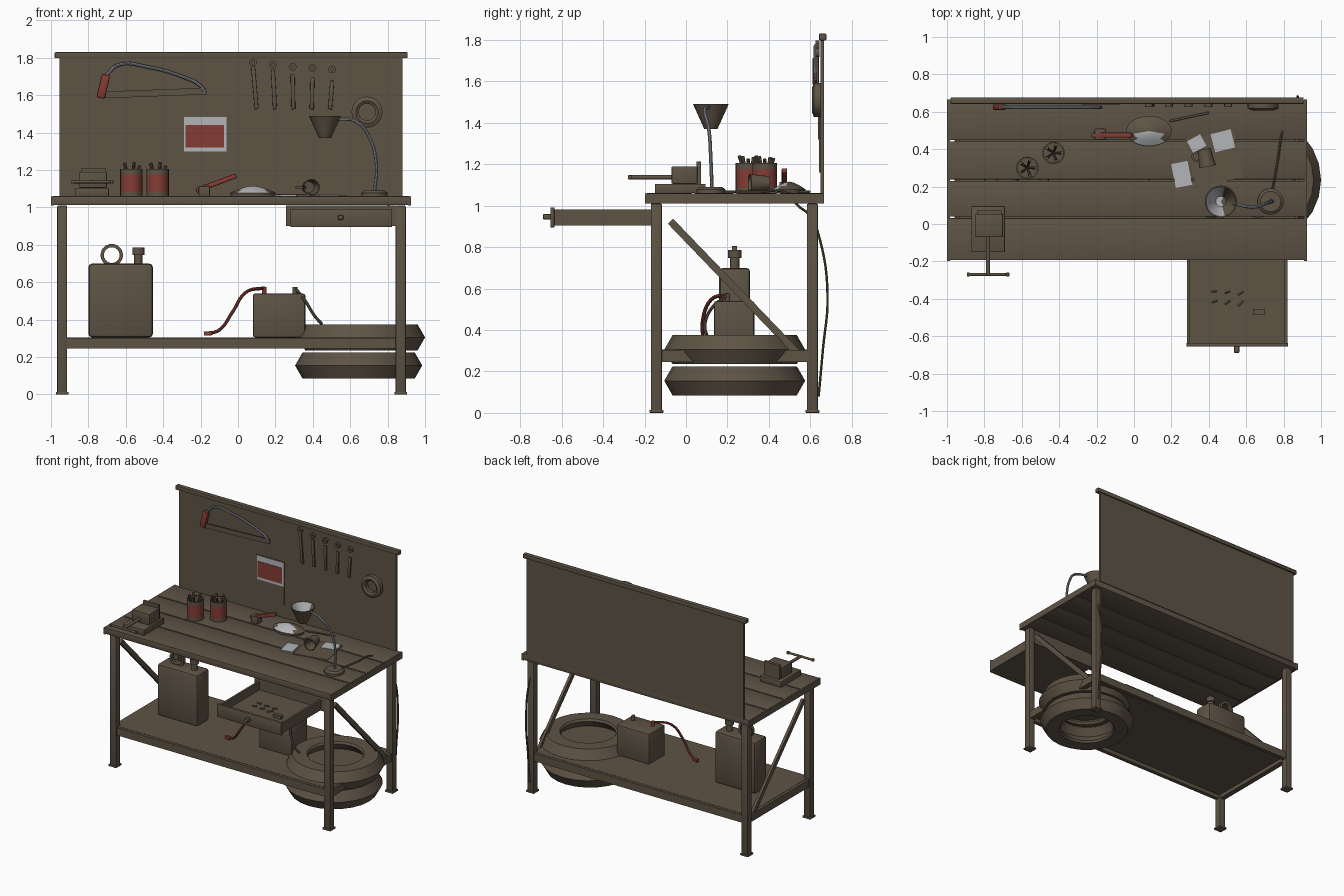
import bpy, bmesh, math
from mathutils import Vector, Matrix

default = bpy.data.objects.get("Cube")
if default:
    bpy.data.objects.remove(default, do_unlink=True)


def make_material(name, rgb):
    m = bpy.data.materials.new(name)
    m.use_nodes = True
    m.diffuse_color = (*rgb, 1)
    m.node_tree.nodes["Principled BSDF"].inputs["Base Color"].default_value = (*rgb, 1)
    return m


BROWN = make_material("worn brown", (0.112, 0.087, 0.06))
RED = make_material("faded red", (0.23, 0.045, 0.034))
PAPER = make_material("pale paper", (0.45, 0.46, 0.48))
STEEL = make_material("grey steel", (0.25, 0.27, 0.3))
parts = []


def add_mesh(name, bm, *mats):
    bmesh.ops.recalc_face_normals(bm, faces=bm.faces[:])
    mesh = bpy.data.meshes.new(name)
    bm.to_mesh(mesh)
    bm.free()
    for m in mats:
        mesh.materials.append(m)
    obj = bpy.data.objects.new(name, mesh)
    bpy.context.collection.objects.link(obj)
    parts.append(obj)
    return obj


def solid(name, matrix, mat, bevel):
    bm = bmesh.new()
    bmesh.ops.create_cube(bm, size=1, matrix=matrix)
    if bevel:
        bmesh.ops.bevel(bm, geom=bm.edges[:], offset=bevel, segments=2,
                        profile=0.5, affect='EDGES')
    return add_mesh(name, bm, mat)


def box(name, xs, ys, zs, mat=BROWN, bevel=0.0, turn=0.0):
    """Box between pairs of limits, optionally turned about its own vertical axis."""
    spans = (xs, ys, zs)
    place = Matrix.Translation([sum(s) / 2 for s in spans])
    size = Matrix.Diagonal([s[1] - s[0] for s in spans] + [1])
    return solid(name, place @ Matrix.Rotation(turn, 4, 'Z') @ size, mat, bevel)


def along(a, b):
    a, b = Vector(a), Vector(b)
    aim = (b - a).to_track_quat('Z', 'Y').to_matrix().to_4x4()
    return Matrix.Translation((a + b) / 2) @ aim, (b - a).length


def beam(name, a, b, thin, wide, mat=BROWN, bevel=0.0):
    place, length = along(a, b)
    return solid(name, place @ Matrix.Diagonal((thin, wide, length, 1)), mat, bevel)


def rod(name, a, b, radius, mat=BROWN, end=None, sides=12):
    place, length = along(a, b)
    bm = bmesh.new()
    bmesh.ops.create_cone(bm, cap_ends=True, segments=sides, radius1=radius,
                          radius2=radius if end is None else end,
                          depth=length, matrix=place)
    return add_mesh(name, bm, mat)


def lathe(name, profile, loc, mats=(BROWN,), ring=False, steps=24, facing=None):
    """Spin a radius/height profile; ring closes the profile for hollow shapes."""
    bm = bmesh.new()
    vs = [bm.verts.new((r, 0, h)) for r, h in profile]
    for a, b in zip(vs, vs[1:] + (vs[:1] if ring else [])):
        bm.edges.new((a, b))
    bmesh.ops.spin(bm, geom=bm.verts[:] + bm.edges[:], cent=(0, 0, 0), axis=(0, 0, 1),
                   angle=math.tau, steps=steps, use_merge=True)
    bmesh.ops.remove_doubles(bm, verts=bm.verts[:], dist=0.0005)
    obj = add_mesh(name, bm, *mats)
    turn = Matrix() if facing is None else Vector(facing).to_track_quat('Z', 'Y').to_matrix().to_4x4()
    obj.matrix_world = Matrix.Translation(loc) @ turn
    return obj


def tube(name, points, radius, mat=BROWN):
    curve = bpy.data.curves.new(name, 'CURVE')
    curve.dimensions = '3D'
    curve.bevel_depth, curve.bevel_resolution, curve.resolution_u = radius, 2, 6
    curve.use_fill_caps = True
    spline = curve.splines.new('BEZIER')
    spline.bezier_points.add(len(points) - 1)
    for bp, p in zip(spline.bezier_points, points):
        bp.co = p
        bp.handle_left_type = bp.handle_right_type = 'AUTO'
    temp = bpy.data.objects.new(name + "_path", curve)
    bpy.context.collection.objects.link(temp)
    bpy.context.view_layer.update()
    mesh = bpy.data.meshes.new_from_object(
        temp.evaluated_get(bpy.context.evaluated_depsgraph_get()))
    bpy.data.objects.remove(temp, do_unlink=True)
    mesh.materials.clear()
    mesh.materials.append(mat)
    obj = bpy.data.objects.new(name, mesh)
    bpy.context.collection.objects.link(obj)
    parts.append(obj)


def paint(obj, rule):
    for p in obj.data.polygons:
        if rule(p.center, p.normal):
            p.material_index = 1


# Bench frame: legs, feet, braces and lower shelf
for side, x in (("right", -0.94), ("left", 0.87)):
    for end, y in (("front", -0.143), ("back", 0.61)):
        box(f"{end}_{side}_leg", (x - .027, x + .027), (y - .027, y + .027), (0, 1.01), bevel=.007)
        box(f"{end}_{side}_foot", (x - .034, x + .034), (y - .034, y + .034), (0, .014), bevel=.004)
    beam(f"{side}_brace", (x, -.075, .925), (x, .55, .275), .02, .035)
    box(f"{side}_shelf_rail", (x - .02, x + .02), (-.13, .6), (.245, .303))
for end, y in (("front", -0.145), ("back", 0.615)):
    box(f"{end}_shelf_rail", (-.93, .86), (y - .015, y + .015), (.245, .303))
box("shelf_board", (-.94, .87), (-.14, .61), (.275, .305))

# Bench top planks and back board
edges = (-.197, .035, .235, .445, .665)
for i, (low, high) in enumerate(zip(edges, edges[1:])):
    box(f"top_plank_{i}", (-.995, .92), (low + .004, high - .004), (1.012, 1.06), bevel=.004)
for side, x in (("right", -0.992), ("left", 0.917)):
    box(f"{side}_end_strip", (x - .008, x + .008), (-.197, .665), (1.01, 1.058))
box("back_board", (-.955, .88), (.65, .667), (1.055, 1.805))
box("back_board_cap", (-.98, .907), (.642, .677), (1.798, 1.83), bevel=.004)

# Open drawer
box("drawer_frame", (.257, .845), (-.17, -.13), (.9, 1.01))
box("drawer_floor", (.285, .82), (-.64, -.15), (.905, .92))
box("drawer_front", (.28, .823), (-.655, -.635), (.895, .992), bevel=.003)
for side, x in (("right", 0.292), ("left", 0.812)):
    box(f"drawer_{side}_wall", (x - .008, x + .008), (-.64, -.15), (.905, .982))
box("drawer_knob", (.535, .563), (-.69, -.65), (.933, .96), bevel=.006)
for i in range(3):
    for j in range(2):
        x, y = .43 + .07 * i, -.36 - .06 * j
        rod("drawer_bolt", (x - .015, y - .01 * i, .926), (x + .015, y + .01 * j, .926), .007, sides=6)
box("drawer_small_box", (.635, .7), (-.485, -.455), (.92, .945))

# Tyre stack
tyre = [(.2, 0), (.3, 0), (.34, .07), (.3, .14), (.2, .14), (.19, .125), (.23, .07), (.19, .015)]
lathe("lower_tyre", tyre, (.645, .235, .085), ring=True)
lathe("upper_tyre", tyre, (.66, .235, .235), ring=True)

# Fuel can
box("fuel_can", (-.8, -.455), (.16, .31), (.305, .7), bevel=.02)
lathe("fuel_can_cap", [(0, 0), (.022, 0), (.022, .05), (.032, .05), (.032, .088), (0, .088)],
      (-.533, .235, .697), steps=16)
lathe("fuel_can_handle", [(.042, -.012), (.06, -.012), (.06, .012), (.042, .012)],
      (-.675, .235, .745), ring=True, facing=(0, 1, 0))

# Battery with leads
box("battery", (.08, .36), (.135, .33), (.305, .54), bevel=.012)
rod("red_terminal", (.14, .2, .535), (.14, .2, .575), .013, RED)
rod("plain_terminal", (.305, .2, .535), (.305, .2, .575), .013)
tube("red_lead", [(.14, .2, .57), (.04, .12, .545), (-.03, .08, .44), (-.1, .09, .345), (-.16, .11, .325)],
     .009, RED)
beam("red_clip", (-.18, .115, .325), (-.14, .105, .328), .02, .022, RED)
tube("plain_lead", [(.305, .2, .57), (.36, .12, .5), (.41, .09, .42), (.45, .1, .375)], .008)

# Vise
box("vise_base", (-.87, -.69), (-.15, .095), (1.06, 1.105), bevel=.005)
box("vise_body", (-.848, -.7), (-.07, .055), (1.105, 1.19), bevel=.006)
box("vise_jaw", (-.84, -.708), (.05, .072), (1.1, 1.212))
rod("vise_screw", (-.78, -.272, 1.137), (-.78, -.06, 1.137), .011)
rod("vise_handle", (-.885, -.27, 1.137), (-.675, -.27, 1.137), .008)
for x in (-.885, -.675):
    box("vise_handle_knob", (x - .009, x + .009), (-.28, -.26), (1.127, 1.147), bevel=.004)

# Tool cans with red labels
for x, y in ((-.57, .3), (-.43, .38)):
    can = lathe("tool_can", [(0, 0), (.06, 0), (.06, .025), (.06, .115), (.06, .145),
                             (.053, .145), (.053, .02), (0, .02)], (x, y, 1.06), (BROWN, RED))
    paint(can, lambda c, n: .03 < c.z < .11 and math.hypot(c.x, c.y) > .056)
    for k in range(5):
        a = k * math.tau / 5
        dx, dy = math.cos(a), math.sin(a)
        rod("can_tool", (x, y, 1.09), (x + .045 * dx, y + .045 * dy, 1.225 + .004 * k), .005, end=.009, sides=8)

# Desk lamp with cable
lathe("lamp_base", [(0, 0), (.07, 0), (.07, .018), (.055, .03), (0, .03)], (.73, .12, 1.06))
tube("lamp_neck", [(.73, .125, 1.085), (.74, .12, 1.22), (.705, .11, 1.37),
                   (.63, .09, 1.46), (.53, .11, 1.475)], .009, STEEL)
shade = lathe("lamp_shade", [(0, 0), (.032, 0), (.086, .12), (.08, .12), (.028, .008), (0, .008)],
              (.465, .12, 1.37), (BROWN, PAPER))
paint(shade, lambda c, n: n.z > .2 and c.z < .115 and c.x < .01)
tube("lamp_cable", [(.74, .18, 1.066), (.77, .35, 1.066), (.79, .48, 1.064), (.81, .54, 1.0),
                    (.86, .6, .95), (.875, .645, .84), (.875, .683, .57), (.875, .66, .3),
                    (.875, .64, .08)], .006)

# Bench top clutter: oval dish, red hand tool, mug, mat and papers
dish = lathe("oval_dish", [(0, 0), (.118, 0), (.122, .018), (.085, .035), (.04, .05), (0, .056)],
             (.08, .497, 1.06), (BROWN, PAPER))
dish.scale = (1, .66, 1)
paint(dish, lambda c, n: n.z > .3 and c.y < -.01 and c.z > .02 and abs(c.x) < .07)
beam("red_tool_handle", (-.225, .475, 1.09), (-.01, .475, 1.17), .026, .026, RED, bevel=.006)
box("red_tool_block", (-.21, -.15), (.45, .51), (1.06, 1.115), bevel=.006)
rod("pencil", (.19, .55, 1.067), (.4, .595, 1.067), .006)
box("work_mat", (.3, .56), (.22, .48), (1.06, 1.065), turn=.2)
for i, (x, y, w, d, turn) in enumerate(((.255, .265, .09, .13, .2), (.475, .445, .11, .1, .25),
                                        (.335, .43, .08, .07, .5))):
    box(f"paper_scrap_{i}", (x - w / 2, x + w / 2), (y - d / 2, y + d / 2), (1.06, 1.068), PAPER, turn=turn)
lathe("mug", [(0, 0), (.034, 0), (.045, .095), (.039, .095), (.03, .01), (0, .01)],
      (.375, .4, 1.108), facing=(.2, -1, 0))
lathe("mug_handle", [(.018, -.006), (.028, -.006), (.028, .006), (.018, .006)],
      (.335, .36, 1.108), ring=True, steps=16)

# Hacksaw on the board
beam("saw_handle", (-.735, .625, 1.585), (-.705, .625, 1.71), .03, .045, RED, bevel=.008)
tube("saw_frame", [(-.71, .625, 1.7), (-.64, .625, 1.762), (-.48, .625, 1.75),
                   (-.3, .625, 1.7), (-.2, .625, 1.65), (-.175, .625, 1.615)], .009, STEEL)
beam("saw_blade", (-.71, .625, 1.602), (-.17, .625, 1.622), .008, .036)

# Hanging wrenches and tape roll
for i in range(5):
    x, top = .08 + .106 * i, (1.775, 1.762, 1.752, 1.745, 1.738)[i]
    foot = .1 + .098 * i
    beam(f"wrench_{i}", (foot, .635, 1.525), (x, .635, top - .02 - .01 * i), .012, .022, bevel=.003)
    lathe(f"wrench_head_{i}", [(.008, -.009), (.021, -.009), (.021, .009), (.008, .009)],
          (x, .635, top), ring=True, steps=12, facing=(0, 1, 0))
lathe("tape_roll", [(.045, -.012), (.06, -.022), (.083, -.012), (.083, .018), (.045, .018)],
      (.69, .63, 1.51), ring=True, facing=(0, 1, 0))

# Wall calendar
box("calendar_sheet", (-.295, -.06), (.643, .65), (1.16, 1.485))
box("calendar_header", (-.29, -.062), (.641, .644), (1.3, 1.483), PAPER)
box("calendar_picture", (-.28, -.075), (.638, .642), (1.32, 1.44), RED)

# Smooth the round surfaces, keep the edges sharp
bpy.ops.object.select_all(action='DESELECT')
for obj in parts:
    obj.select_set(True)
bpy.context.view_layer.objects.active = parts[0]
bpy.ops.object.shade_smooth_by_angle(angle=math.radians(32))
